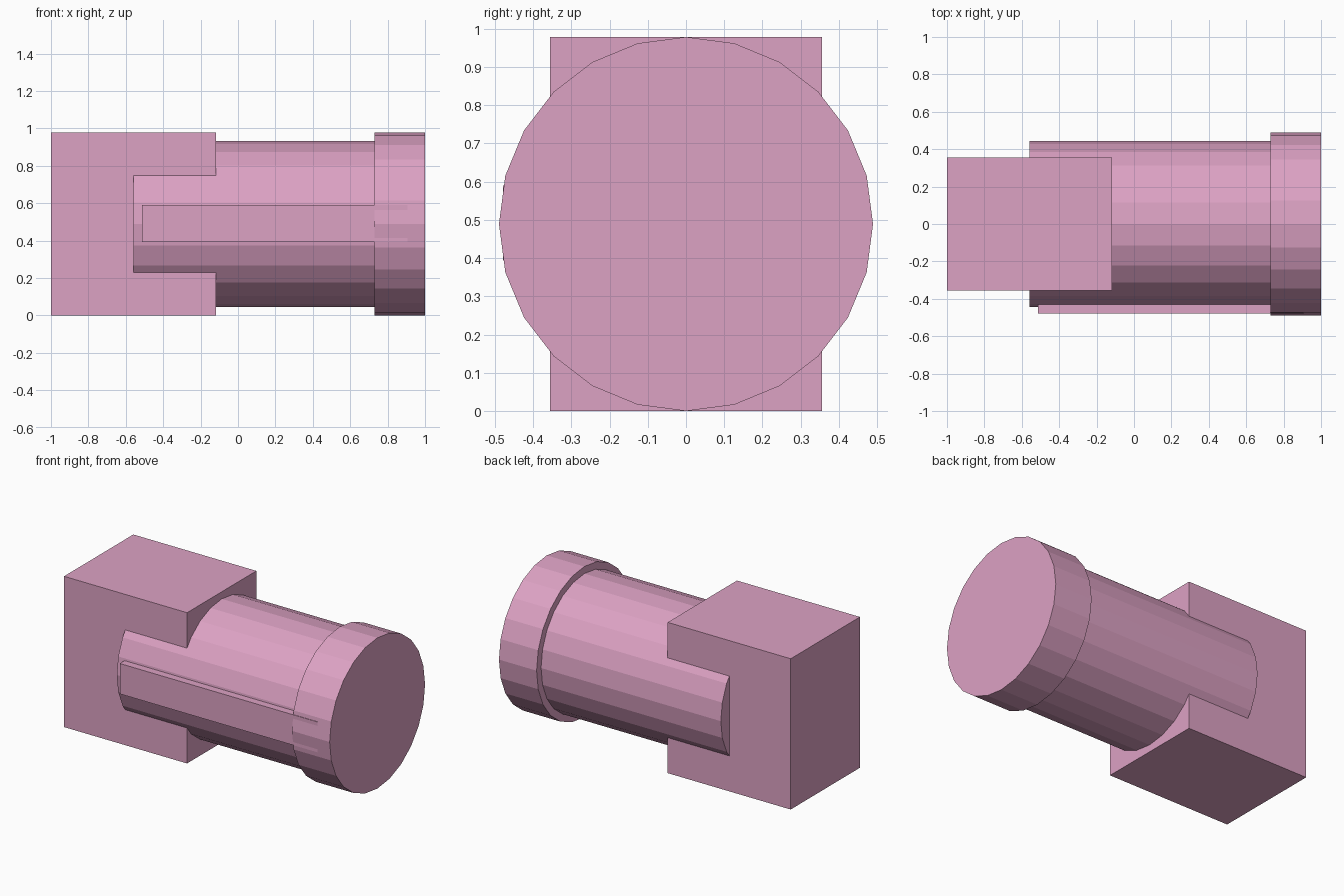
import bpy
from math import radians

cube = bpy.data.objects.get("Cube")
if cube:
    bpy.data.objects.remove(cube, do_unlink=True)

pink = bpy.data.materials.new("pink")
pink.use_nodes = True
PINK = (0.72, 0.36, 0.55, 1)
pink.diffuse_color = PINK
pink.node_tree.nodes["Principled BSDF"].inputs["Base Color"].default_value = PINK

AXIS_Z = 0.489


def finish(name):
    obj = bpy.context.object
    obj.name = name
    obj.data.materials.append(pink)
    return obj


def box(name, x, y, z):
    """Box spanning the given (low, high) ranges."""
    spans = (x, y, z)
    bpy.ops.mesh.primitive_cube_add(size=1, location=[sum(s) / 2 for s in spans])
    obj = finish(name)
    obj.scale = [s[1] - s[0] for s in spans]
    bpy.ops.object.transform_apply(location=False, rotation=False, scale=True)


def drum(name, x, radius):
    """Faceted cylinder lying along x."""
    bpy.ops.mesh.primitive_cylinder_add(
        vertices=24, radius=radius, depth=x[1] - x[0],
        location=(sum(x) / 2, 0, AXIS_Z), rotation=(0, radians(90), 0))
    finish(name)


# Block at one end, with the barrel sunk into it
box("end_block", (-1, -0.117), (-0.355, 0.355), (0, 2 * AXIS_Z))
drum("barrel", (-0.56, 0.73), 0.443)
drum("end_cap", (0.73, 1), AXIS_Z)

# Flat rail along the front of the barrel, running into the cap
box("side_rail", (-0.513, 0.905), (-0.479, -0.4), (0.393, 0.59))
